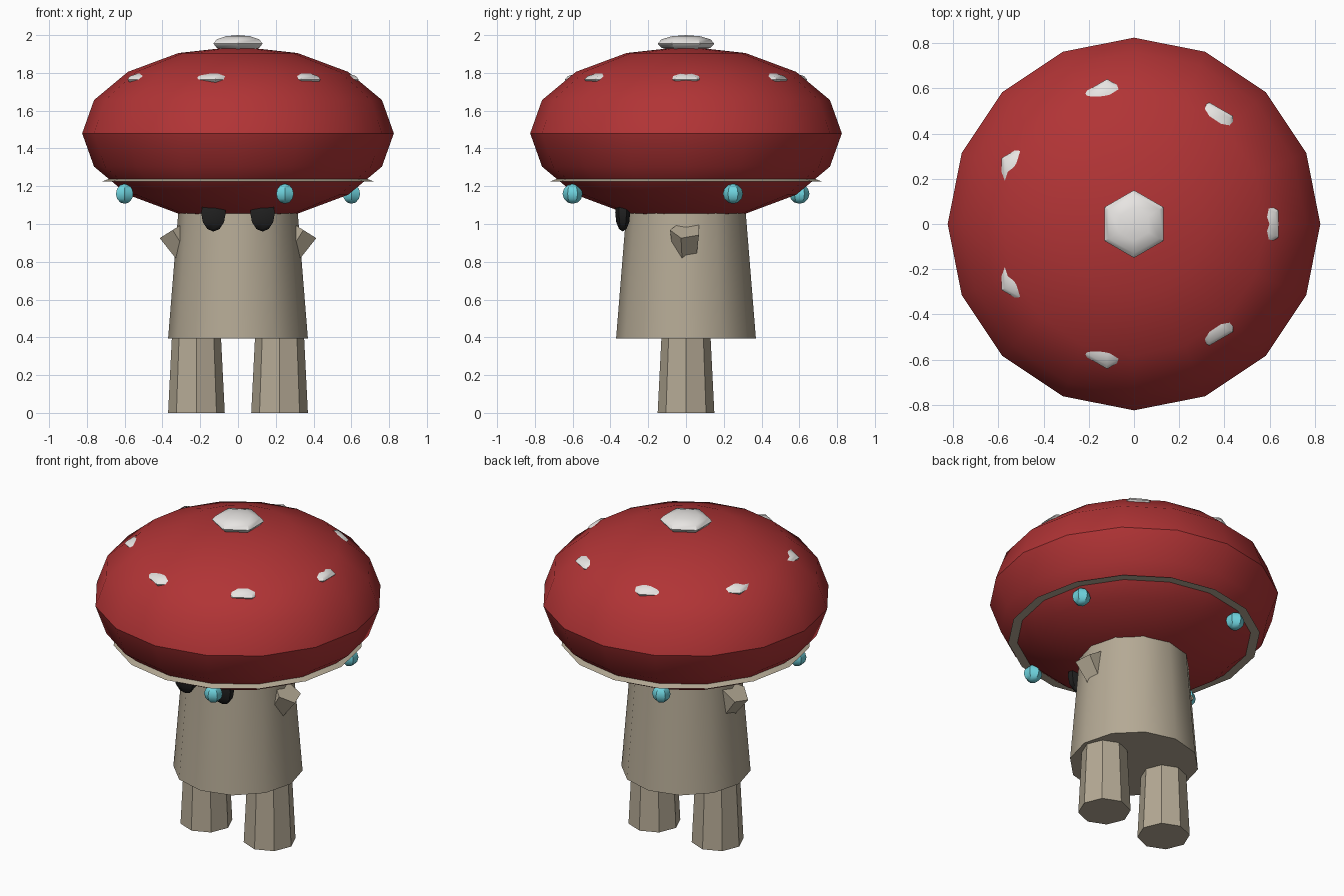
import bpy, bmesh
from math import sin, cos, pi, radians
from mathutils import Vector

if "Cube" in bpy.data.objects:
    bpy.data.objects.remove(bpy.data.objects["Cube"], do_unlink=True)


def material(name, r, g, b):
    m = bpy.data.materials.new(name)
    m.use_nodes = True
    m.diffuse_color = (r, g, b, 1)
    bsdf = next(n for n in m.node_tree.nodes if n.type == 'BSDF_PRINCIPLED')
    bsdf.inputs["Base Color"].default_value = (r, g, b, 1)
    return m


RED = material("cap_red", 0.44, 0.034, 0.036)
BEIGE = material("stalk_beige", 0.46, 0.40, 0.30)
WHITE = material("spot_white", 0.80, 0.78, 0.76)
CYAN = material("glow_cyan", 0.16, 0.66, 0.74)
BLACK = material("eye_black", 0.015, 0.015, 0.015)


def lathe(name, mat, profile, sides, loc=(0, 0, 0), scale_y=1.0, tilt=0.0):
    """Revolve a bottom-to-top (radius, z) profile; radius 0 makes a pole."""
    bm = bmesh.new()
    rings = []
    for r, z in profile:
        count = sides if r > 1e-5 else 1
        ring = []
        for i in range(count):
            a = 2 * pi * i / sides - pi / 2
            ring.append(bm.verts.new((r * cos(a), r * sin(a) * scale_y, z)))
        rings.append(ring)
    for low, high in zip(rings, rings[1:]):
        for i in range(sides):
            j = (i + 1) % sides
            quad = [low[i % len(low)], low[j % len(low)],
                    high[j % len(high)], high[i % len(high)]]
            bm.faces.new(list(dict.fromkeys(quad)))
    # Close flat ends
    if len(rings[0]) > 1:
        bm.faces.new(rings[0][::-1])
    if len(rings[-1]) > 1:
        bm.faces.new(rings[-1])
    mesh = bpy.data.meshes.new(name)
    bm.to_mesh(mesh)
    bm.free()
    mesh.materials.append(mat)
    obj = bpy.data.objects.new(name, mesh)
    obj.location = Vector(loc)
    obj.rotation_euler.y = tilt
    bpy.context.collection.objects.link(obj)
    bpy.ops.object.select_all(action='DESELECT')
    obj.select_set(True)
    bpy.context.view_layer.objects.active = obj
    bpy.ops.object.shade_smooth_by_angle(angle=radians(35))
    return obj


def ball(name, mat, radius, height, sides, rings, loc, scale_y=1.0):
    profile = []
    for k in range(rings + 1):
        a = pi * k / rings
        profile.append((radius * sin(a), -height * cos(a)))
    return lathe(name, mat, profile, sides, loc, scale_y)


# Cap and the thin skirt below it
ball("cap", RED, 0.825, 0.46, 16, 8, (0, 0, 1.48))
lathe("gill_skirt", BEIGE, [(0.72, 1.225), (0.60, 1.27)], 16)

# White spots: one on the crown, a ring mostly sunk in the cap
ball("crown_spot", WHITE, 0.15, 0.045, 6, 6, (0, 0, 1.955))
for i in range(7):
    a = 2 * pi * i / 7
    ball(f"cap_spot_{i + 1}", WHITE, 0.12, 0.036, 6, 6,
         (0.535 * cos(a), 0.535 * sin(a), 1.765))

# Glowing beads under the rim
for i in range(4):
    a = radians(22.5 + 90 * i)
    ball(f"glow_bead_{i + 1}", CYAN, 0.053, 0.053, 6, 6,
         (0.65 * cos(a), 0.65 * sin(a), 1.16))

# Stalk body
lathe("body", BEIGE, [(0.37, 0.395), (0.305, 1.2)], 12)

# Paired legs, arms and eyes
for side, s in (("left", 1), ("right", -1)):
    lathe(f"{side}_leg", BEIGE, [(0.15, 0), (0.125, 0.5)], 8, (0.22 * s, 0, 0))
    lathe(f"{side}_arm", BEIGE, [(0.055, -0.25), (0.085, 0)], 5,
          (0.346 * s, 0, 0.968), tilt=radians(32) * s)
    ball(f"{side}_eye", BLACK, 0.075, 0.1, 6, 6,
         (0.13 * s, -0.335, 1.06), scale_y=0.53)
